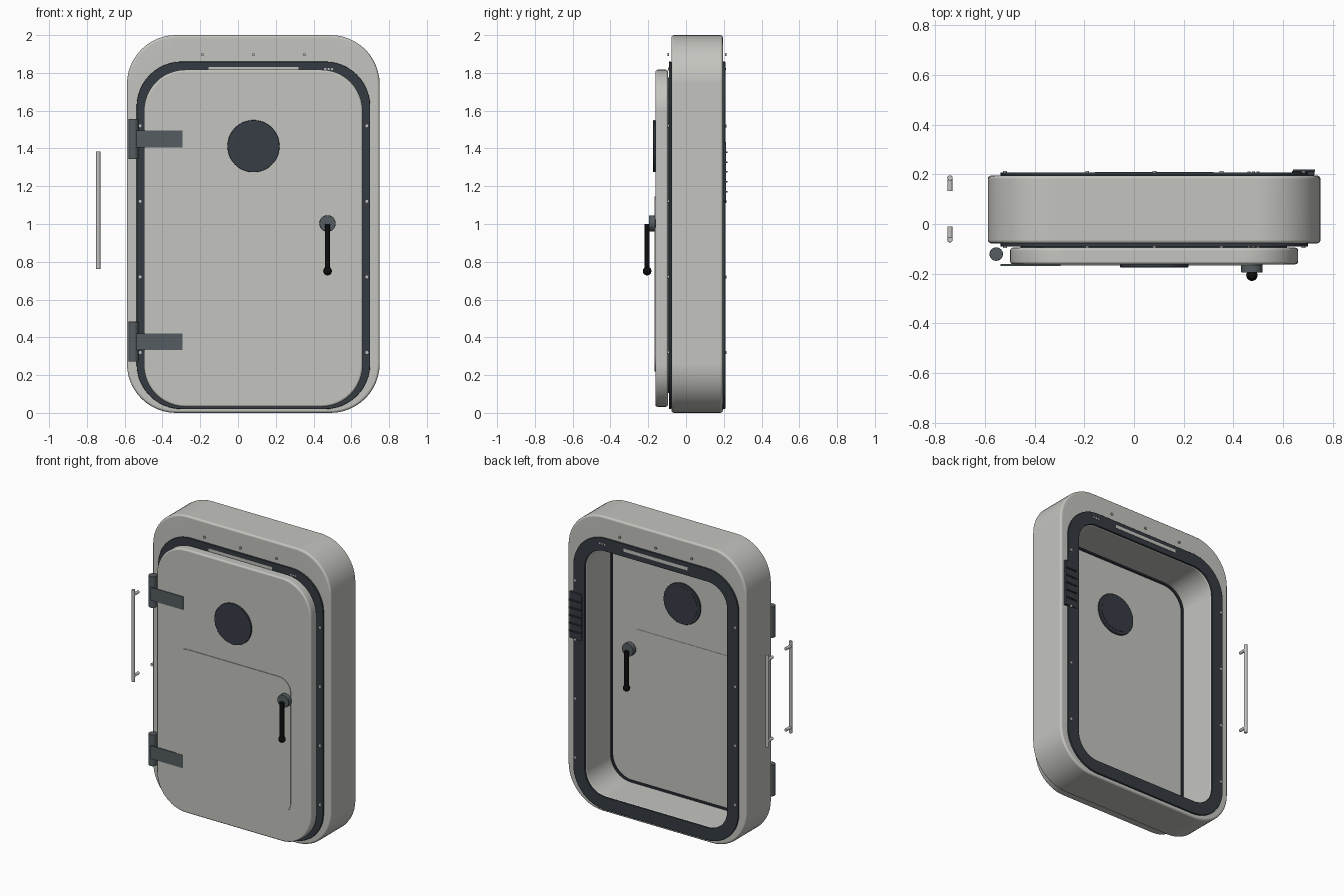
import bpy, bmesh, math
from mathutils import Matrix, Vector

if "Cube" in bpy.data.objects:
    bpy.data.objects.remove(bpy.data.objects["Cube"])


def material(name, color):
    m = bpy.data.materials.new(name)
    m.use_nodes = True
    m.diffuse_color = (*color, 1)
    bsdf = next(n for n in m.node_tree.nodes if n.type == 'BSDF_PRINCIPLED')
    bsdf.inputs["Base Color"].default_value = (*color, 1)
    return m


PAINT = material("warm grey paint", (0.55, 0.55, 0.52))
SEAL = material("dark seal", (0.035, 0.044, 0.054))
GLASS = material("dark glass", (0.038, 0.045, 0.06))
STEEL = material("hinge steel", (0.09, 0.108, 0.118))
BLACK = material("black grip", (0.004, 0.004, 0.004))
RAIL = material("rail metal", (0.55, 0.55, 0.54))


def finish(name, bm, mat, bevel=0.0):
    bmesh.ops.recalc_face_normals(bm, faces=bm.faces)
    if bevel:
        sharp = [e for e in bm.edges if len(e.link_faces) == 2 and e.calc_face_angle() > 1]
        bmesh.ops.bevel(bm, geom=sharp, offset=bevel, segments=3, profile=0.5,
                        affect='EDGES', clamp_overlap=True)
    mesh = bpy.data.meshes.new(name)
    bm.to_mesh(mesh)
    bm.free()
    mesh.materials.append(mat)
    mesh.shade_smooth()
    mesh.set_sharp_from_angle(angle=math.radians(35))
    ob = bpy.data.objects.new(name, mesh)
    bpy.context.collection.objects.link(ob)
    # Keep the broad faces flat beside their rounded edges
    weighted = ob.modifiers.new("flat faces", 'WEIGHTED_NORMAL')
    weighted.keep_sharp = True
    weighted.weight = 100
    return ob


def outline(rect, r, steps=12):
    """Rounded rectangle in x and z; rect is x0, x1, z0, z1."""
    x0, x1, z0, z1 = rect
    centres = [(x1 - r, z1 - r), (x0 + r, z1 - r), (x0 + r, z0 + r), (x1 - r, z0 + r)]
    return [(cx + r * math.cos(a), cz + r * math.sin(a))
            for k, (cx, cz) in enumerate(centres)
            for a in [(k + i / steps) * math.pi / 2 for i in range(steps + 1)]]


def slab(name, rect, r, y0, y1, mat, bevel=0.0, hole=None, hole_r=0.1):
    """Rounded slab between y0 and y1, with an optional rounded opening."""
    bm = bmesh.new()

    def loop(pts, y):
        return [bm.verts.new((x, y, z)) for x, z in pts]

    def skin(a, b):
        for i in range(len(a)):
            j = (i + 1) % len(a)
            bm.faces.new((a[i], a[j], b[j], b[i]))

    front, back = (loop(outline(rect, r), y) for y in (y0, y1))
    skin(front, back)
    if hole:
        hole_front, hole_back = (loop(outline(hole, hole_r), y) for y in (y0, y1))
        skin(hole_front, hole_back)
        skin(front, hole_front)
        skin(back, hole_back)
    else:
        bm.faces.new(front)
        bm.faces.new(back)
    return finish(name, bm, mat, bevel)


def box(name, rect, y0, y1, mat, bevel=0.0):
    x0, x1, z0, z1 = rect
    bm = bmesh.new()
    bmesh.ops.create_cube(bm, size=1)
    bmesh.ops.scale(bm, vec=(x1 - x0, y1 - y0, z1 - z0), verts=bm.verts)
    bmesh.ops.translate(bm, vec=((x0 + x1) / 2, (y0 + y1) / 2, (z0 + z1) / 2), verts=bm.verts)
    return finish(name, bm, mat, bevel)


def rod(name, a, b, r, mat, bevel=0.0, sides=32):
    a, b = Vector(a), Vector(b)
    turn = (b - a).to_track_quat('Z', 'Y').to_matrix().to_4x4()
    bm = bmesh.new()
    bmesh.ops.create_cone(bm, cap_ends=True, segments=sides, radius1=r, radius2=r,
                          depth=(b - a).length, matrix=Matrix.Translation((a + b) / 2) @ turn)
    return finish(name, bm, mat, bevel)


def ball(name, centre, r, mat):
    bm = bmesh.new()
    bmesh.ops.create_uvsphere(bm, u_segments=20, v_segments=12, radius=r,
                              matrix=Matrix.Translation(centre))
    return finish(name, bm, mat)


FRONT, BACK = -0.078, 0.195
DOOR_FRONT, DOOR_BACK = -0.162, -0.084
MID = 0.082
OPENING = (-0.455, 0.615, 0.105, 1.775)
RING = (-0.537, 0.70, 0.02, 1.86)

# Deep frame with the passage through it
slab("frame", (-0.588, 0.75, 0, 2), 0.26, FRONT, BACK, PAINT, 0.014, OPENING, 0.15)

# Dark rings on both faces, light strips, and studs
for side, face, out in (("front", FRONT, -1), ("back", BACK, 1)):
    top = face + out * 0.013
    slab(side + "_seal", RING, 0.24, min(face, top), max(face, top), SEAL, 0.003,
         (-0.453, 0.613, 0.107, 1.773), 0.148)
    tip = top + out * 0.002
    box(side + "_light_strip", (-0.157, 0.32, 1.81, 1.832), min(top, tip), max(top, tip), PAINT)
    spots = [(x, z) for x in (MID - 0.6, MID + 0.6) for z in (0.32, 0.72, 1.12, 1.52)]
    spots += [(MID + d, 1.897) for d in (-0.27, 0, 0.27)]
    for x, z in spots:
        rod(side + "_stud", (x, top - out * 0.002, z), (x, top + out * 0.006, z), 0.008, RAIL, sides=12)
    for x in (0.462, 0.48, 0.498):
        rod(side + "_indicator", (x, top, 1.82), (x, top + out * 0.004, 1.82), 0.006, RAIL, sides=12)

# Door leaf, inner plug and thin panels
slab("door", (-0.498, 0.66, 0.032, 1.817), 0.22, DOOR_FRONT, -0.095, PAINT, 0.012)
slab("door_plug", (-0.445, 0.605, 0.115, 1.765), 0.14, -0.096, DOOR_BACK, PAINT)
slab("plug_seal", (-0.456, 0.616, 0.104, 1.776), 0.15, -0.094, -0.086, SEAL, 0,
     (-0.446, 0.606, 0.114, 1.766), 0.14)
PANEL = (-0.348, 0.51, 0.22, 1.145)
slab("outer_panel", PANEL, 0.09, DOOR_FRONT - 0.004, DOOR_FRONT + 0.001, PAINT)
slab("inner_panel", PANEL, 0.09, DOOR_BACK - 0.001, DOOR_BACK + 0.002, PAINT)

# Round window, seen on both faces of the door
rod("window_front", (MID, DOOR_FRONT, 1.412), (MID, -0.174, 1.412), 0.138, GLASS, 0.003, 64)
rod("window_back_rim", (MID, DOOR_BACK, 1.412), (MID, -0.072, 1.412), 0.138, SEAL, 0.003, 64)
rod("window_back_glass", (MID, -0.076, 1.412), (MID, -0.070, 1.412), 0.115, GLASS, 0, 64)

# Lever handles
HANDLE_X = 0.474
for side, face, out in (("front", DOOR_FRONT, -1), ("back", DOOR_BACK, 1)):
    hub = face + out * 0.034
    grip = face + out * 0.044
    rod(side + "_handle_hub", (HANDLE_X, face, 1.003), (HANDLE_X, hub, 1.003), 0.043, STEEL, 0.003)
    rod(side + "_handle_lever", (HANDLE_X, grip, 1.0), (HANDLE_X, grip, 0.75), 0.014, BLACK)
    ball(side + "_handle_knob", (HANDLE_X, grip, 0.751), 0.023, BLACK)

# Hinges
for name, z in (("upper", 1.45), ("lower", 0.377)):
    rod(name + "_hinge_barrel", (-0.554, -0.121, z - 0.106), (-0.554, -0.121, z + 0.106), 0.027, STEEL, 0.002)
    box(name + "_hinge_strap", (-0.537, -0.295, z - 0.044, z + 0.044), -0.168, -0.16, STEEL)

# Grab rails beside the frame, with short standoffs
RAIL_X = -0.74
for side, y, inner in (("front", -0.063, -0.01), ("back", 0.185, 0.132)):
    rod(side + "_grab_rail", (RAIL_X, y, 0.762), (RAIL_X, y, 1.385), 0.011, RAIL, 0.002, 20)
    for z in (0.80, 1.35):
        rod(side + "_rail_standoff", (RAIL_X, y, z), (RAIL_X, inner, z), 0.010, RAIL, 0, 16)

# Control pad on the back
box("control_pad", (0.635, 0.725, 1.12, 1.435), BACK, 0.213, SEAL, 0.003)
for i in range(5):
    z = 1.172 + i * 0.052
    box("pad_key", (0.64, 0.727, z - 0.004, z + 0.004), 0.212, 0.22, SEAL)
